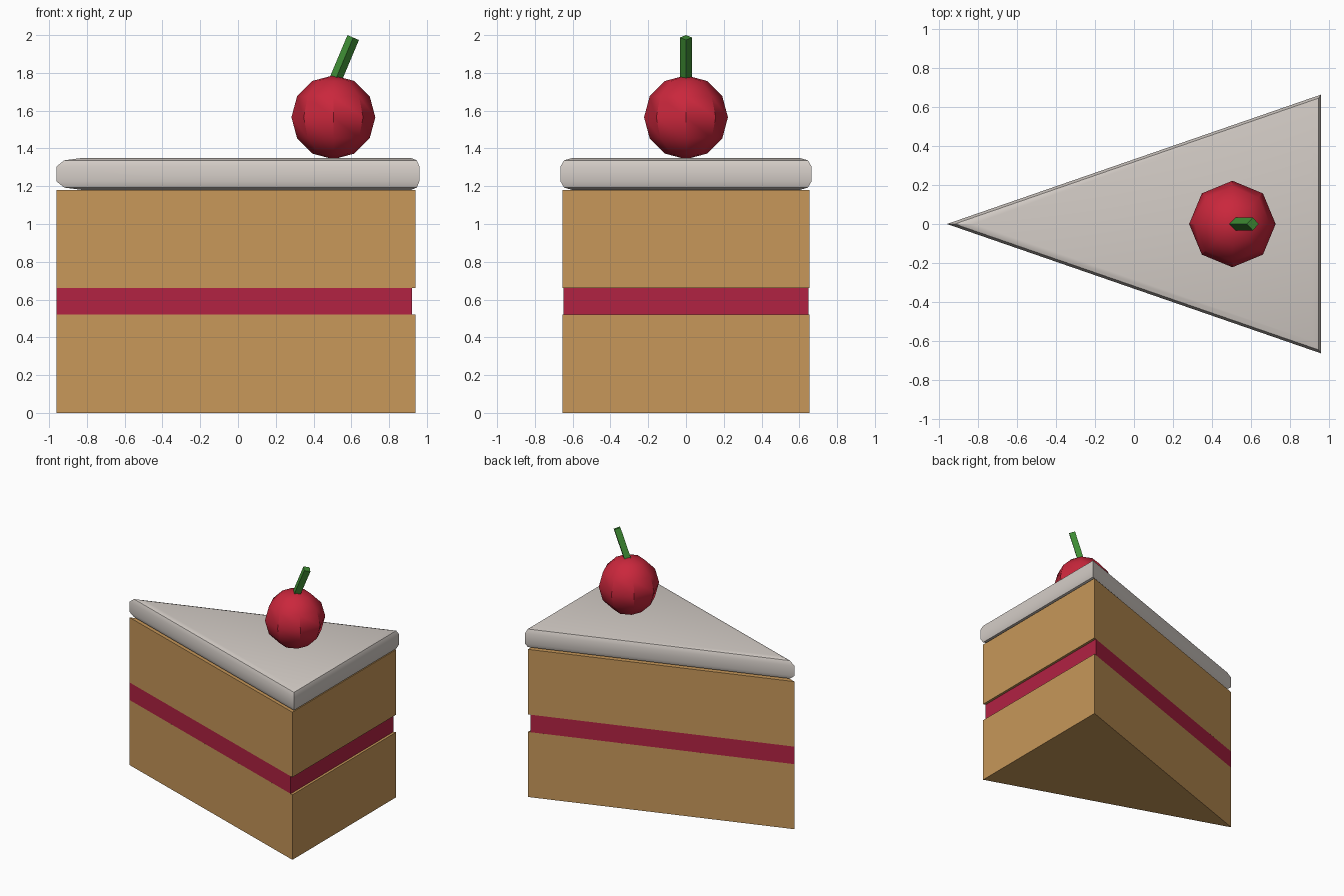
import bpy
import bmesh
from math import radians, hypot
from mathutils import Vector

if "Cube" in bpy.data.objects:
    bpy.data.objects.remove(bpy.data.objects["Cube"], do_unlink=True)


def material(name, rgb):
    mat = bpy.data.materials.new(name)
    mat.use_nodes = True
    mat.diffuse_color = (*rgb, 1)
    mat.node_tree.nodes["Principled BSDF"].inputs["Base Color"].default_value = (*rgb, 1)
    return mat


def finish(bm, name, mat, smooth=None):
    bmesh.ops.recalc_face_normals(bm, faces=bm.faces)
    mesh = bpy.data.meshes.new(name)
    bm.to_mesh(mesh)
    bm.free()
    mesh.materials.append(mat)
    obj = bpy.data.objects.new(name, mesh)
    bpy.context.collection.objects.link(obj)
    if smooth:
        bpy.ops.object.select_all(action="DESELECT")
        obj.select_set(True)
        bpy.context.view_layer.objects.active = obj
        bpy.ops.object.shade_smooth_by_angle(angle=radians(smooth))
    return obj


def wedge(name, mat, back, half, rings, smooth=None, tip=-0.96):
    """Stack triangles, each given as (inset, height), into a closed slice."""
    length = back - tip
    slant = hypot(length, half)
    bm = bmesh.new()
    loops = []
    for inset, z in rings:
        x0 = tip + inset * slant / half
        x1 = back - inset
        y = (x1 - x0) * half / length
        loops.append([bm.verts.new(p) for p in ((x0, 0, z), (x1, -y, z), (x1, y, z))])
    for low, high in zip(loops, loops[1:]):
        for i in range(3):
            j = (i + 1) % 3
            bm.faces.new((low[i], low[j], high[j], high[i]))
    bm.faces.new(loops[0])
    bm.faces.new(loops[-1])
    return finish(bm, name, mat, smooth)


sponge = material("golden sponge", (0.57, 0.31, 0.10))
jam = material("raspberry jam", (0.44, 0.016, 0.055))
cream = material("cream icing", (0.66, 0.61, 0.57))
red = material("cherry red", (0.59, 0.02, 0.045))
green = material("stem green", (0.05, 0.27, 0.035))

# Cake layers
wedge("lower_sponge", sponge, 0.94, 0.655, [(0, 0), (0, 0.52)])
wedge("jam_filling", jam, 0.92, 0.648, [(0, 0.52), (0, 0.66)])
wedge("upper_sponge", sponge, 0.94, 0.655, [(0, 0.66), (0, 1.18)])

# Icing slab with rounded upper and lower rims
rim = [(0.045, 0), (0.013, 0.013), (0, 0.045)]
bottom = [(d, 1.18 + h) for d, h in rim]
top = [(d, 1.35 - h) for d, h in reversed(rim)]
wedge("icing", cream, 0.96, 0.664, bottom + top, smooth=40)

# Cherry
bm = bmesh.new()
bmesh.ops.create_uvsphere(bm, u_segments=8, v_segments=6, radius=0.222)
bmesh.ops.translate(bm, verts=bm.verts, vec=(0.505, 0, 1.565))
finish(bm, "cherry", red, smooth=40)

# Four-sided stem leaning towards the back of the slice
start, end = Vector((0.489, 0, 1.70)), Vector((0.61, 0, 1.987))
axis = end - start
bm = bmesh.new()
bmesh.ops.create_cone(bm, cap_ends=True, segments=4, radius1=0.033, radius2=0.033,
                      depth=axis.length)
stem = finish(bm, "cherry_stem", green)
stem.location = (start + end) / 2
stem.rotation_euler = (0, axis.angle(Vector((0, 0, 1))), 0)
